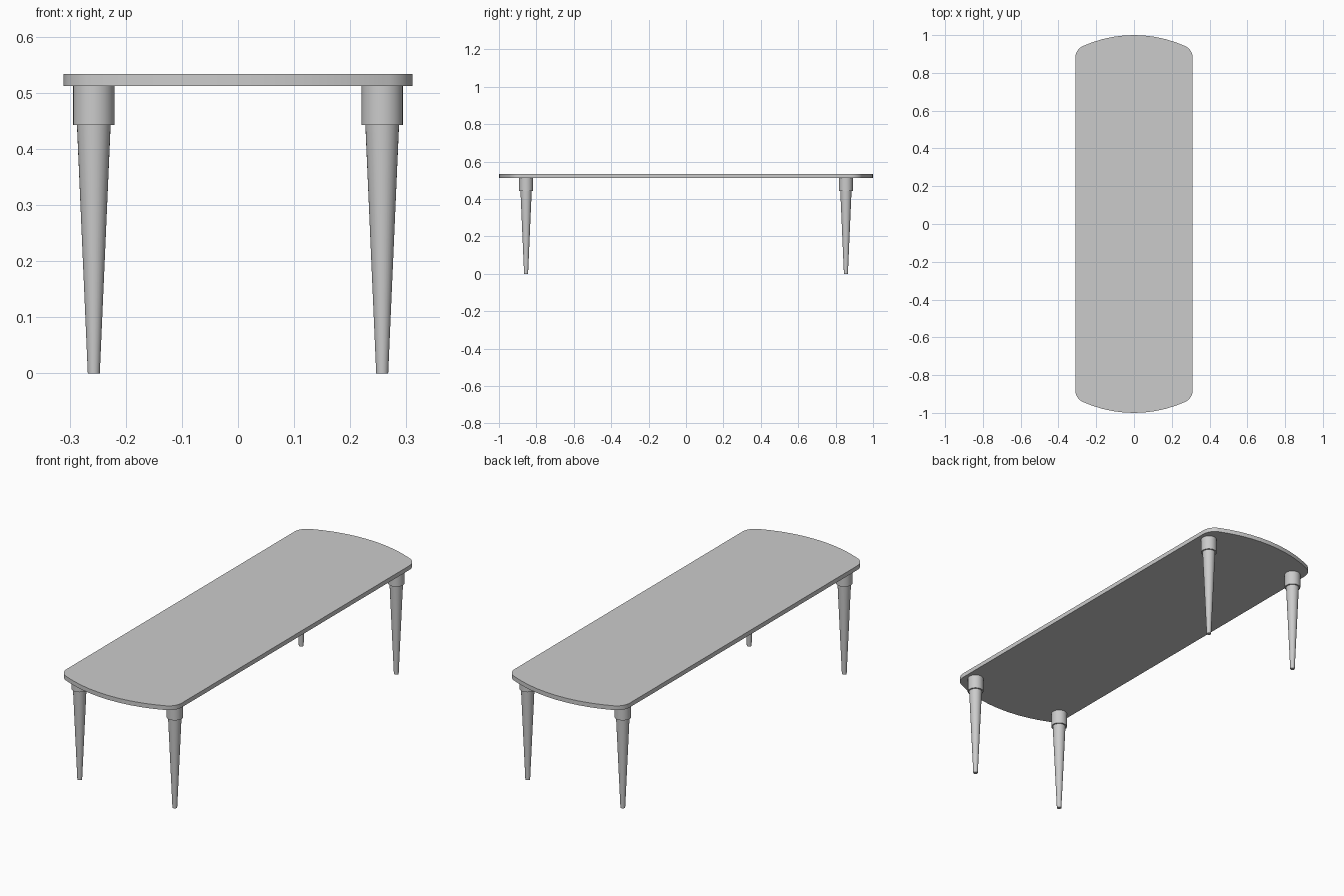
import bpy, bmesh
from math import sin, cos, pi, asin, sqrt

if "Cube" in bpy.data.objects:
    bpy.data.objects.remove(bpy.data.objects["Cube"])

HALF_W, HALF_L = 0.311, 1.0
TOP_Z, UNDER_Z, COLLAR_Z = 0.533, 0.512, 0.442
LEG_X, LEG_Y = 0.257, 0.855
END_R, CORNER_R = 0.66, 0.07


def finish(bm, name):
    bmesh.ops.recalc_face_normals(bm, faces=bm.faces)
    mesh = bpy.data.meshes.new(name)
    bm.to_mesh(mesh)
    bm.free()
    obj = bpy.data.objects.new(name, mesh)
    bpy.context.collection.objects.link(obj)
    bpy.ops.object.select_all(action='DESELECT')
    obj.select_set(True)
    bpy.context.view_layer.objects.active = obj
    bpy.ops.object.shade_smooth_by_angle()
    return obj


# Tabletop: straight sides, rounded corners, bowed ends
def top_outline():
    cx = HALF_W - CORNER_R
    end_y = HALF_L - END_R
    cy = end_y + sqrt((END_R - CORNER_R) ** 2 - cx ** 2)
    a = asin(cx / (END_R - CORNER_R))          # tangent angle from +y
    corner = [(pi / 2) + (a - pi / 2) * i / 8 for i in range(9)]
    right = [(cx + CORNER_R * sin(t), cy + CORNER_R * cos(t)) for t in corner]
    bow = [a - 2 * a * i / 10 for i in range(1, 10)]
    bow = [(END_R * sin(t), end_y + END_R * cos(t)) for t in bow]
    left = [(-x, y) for x, y in reversed(right)]
    half = right + bow + left
    return half + [(-x, -y) for x, y in half]


bm = bmesh.new()
face = bm.faces.new([bm.verts.new((x, y, UNDER_Z)) for x, y in top_outline()])
ext = bmesh.ops.extrude_face_region(bm, geom=[face])
moved = [v for v in ext["geom"] if isinstance(v, bmesh.types.BMVert)]
bmesh.ops.translate(bm, verts=moved, vec=(0, 0, TOP_Z - UNDER_Z))
finish(bm, "tabletop")


# Legs: turned profile with a straight collar and tapered shaft
PROFILE = [(0.0107, 0), (0.0300, COLLAR_Z), (0.0368, COLLAR_Z), (0.0368, UNDER_Z)]


def leg(name, x, y, sides=32):
    bm = bmesh.new()
    rings = [[bm.verts.new((x + r * cos(2 * pi * i / sides),
                            y + r * sin(2 * pi * i / sides), z))
              for i in range(sides)] for r, z in PROFILE]
    for lo, hi in zip(rings, rings[1:]):
        for i in range(sides):
            j = (i + 1) % sides
            bm.faces.new((lo[i], lo[j], hi[j], hi[i]))
    bm.faces.new(rings[0])
    bm.faces.new(rings[-1])
    finish(bm, name)


for y_name, sy in (("front", -1), ("back", 1)):
    for x_name, sx in (("left", -1), ("right", 1)):
        leg(f"{y_name}_{x_name}_leg", sx * LEG_X, sy * LEG_Y)
